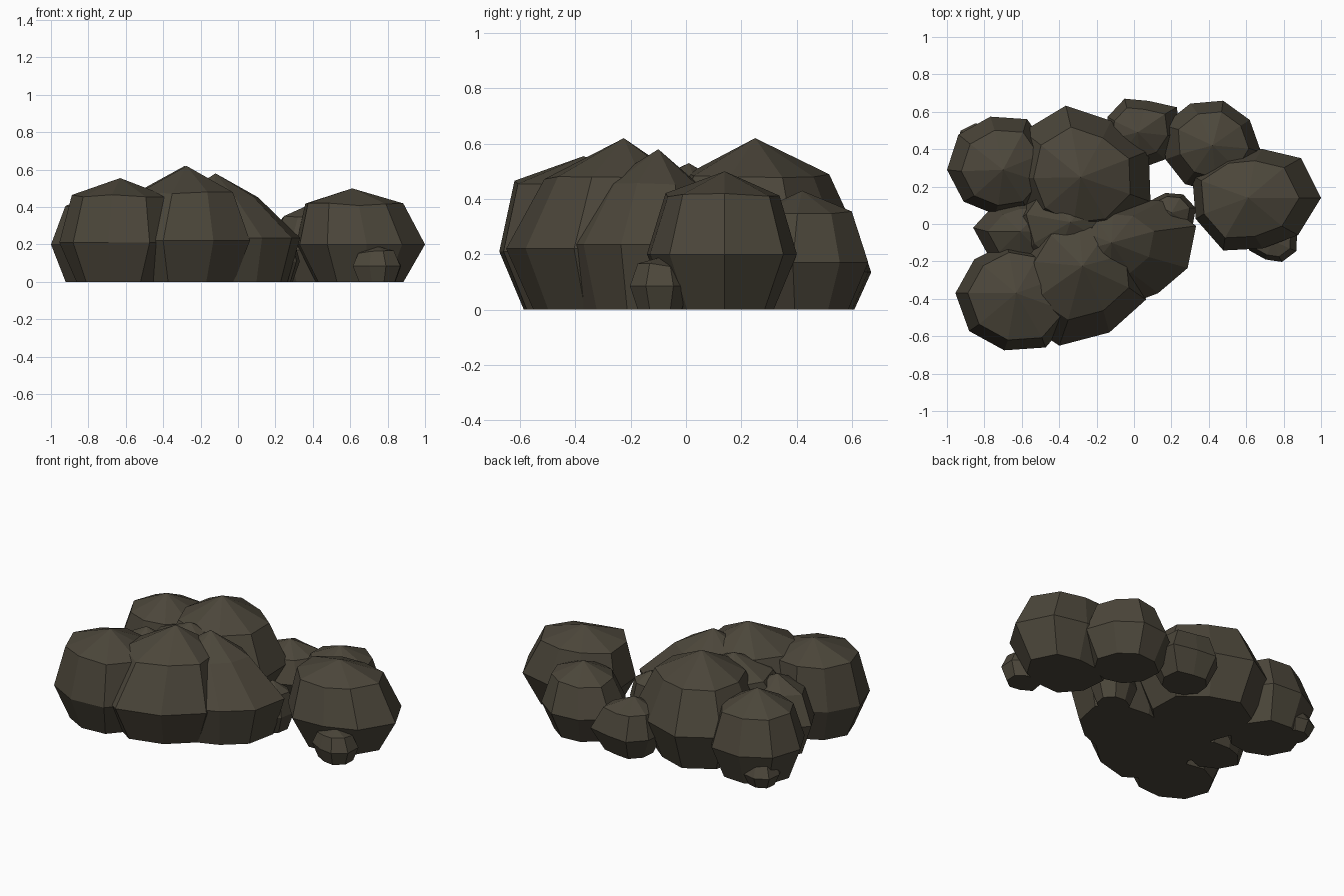
import bpy, bmesh, math, random

random.seed(4)
stone = bpy.data.materials.new("dark_olive_stone")
stone.diffuse_color = (0.072, 0.062, 0.043, 1)


def rock(name, centre, apex, mid_z, top_z, phase, radii, top_scale=0.75, base_scale=0.71):
    """Faceted boulder: flat base, wide waist ring, shoulder ring centred under a pointed cap."""
    bm = bmesh.new()
    n = len(radii)
    rings = []
    for z, s, c, wobble in ((0, base_scale, centre, 0), (mid_z, 1, centre, 0),
                            (top_z, top_scale, apex, 0.008)):
        ring = []
        for i, r in enumerate(radii):
            a = math.radians(phase) + math.tau * i / n
            dz = random.uniform(-wobble, wobble)
            ring.append(bm.verts.new((c[0] + r * s * math.cos(a),
                                      c[1] + r * s * math.sin(a), z + dz)))
        rings.append(ring)
    tip = bm.verts.new(apex)
    bm.faces.new(rings[0][::-1])
    for i in range(n):
        j = (i + 1) % n
        for low, high in zip(rings, rings[1:]):
            bm.faces.new((low[i], low[j], high[j], high[i]))
        bm.faces.new((rings[2][i], rings[2][j], tip))
    mesh = bpy.data.meshes.new(name)
    bm.to_mesh(mesh)
    bm.free()
    mesh.materials.append(stone)
    bpy.context.collection.objects.link(bpy.data.objects.new(name, mesh))


# Right-hand group
rock("right_rock", (0.64, 0.14), (0.61, 0.14, 0.50), 0.20, 0.415, 0,
     [0.36, 0.33, 0.265, 0.28, 0.35, 0.33, 0.325, 0.275, 0.31], 0.76, 0.68)
rock("back_right_rock", (0.41, 0.41), (0.42, 0.42, 0.43), 0.17, 0.35, 35,
     [0.255, 0.258, 0.258, 0.28, 0.25, 0.24, 0.24, 0.25, 0.27], 0.72, 0.71)
rock("right_pebble", (0.75, -0.09), (0.745, -0.09, 0.19), 0.085, 0.16, 20,
     [0.13, 0.11, 0.11, 0.13, 0.145, 0.11, 0.12, 0.13], 0.75, 0.75)

# Back and left group
rock("big_back_rock", (-0.29, 0.25), (-0.285, 0.25, 0.62), 0.24, 0.485, 21,
     [0.395, 0.345, 0.39, 0.39, 0.36, 0.36, 0.35, 0.37, 0.40], 0.70, 0.74)
rock("back_rock", (0.03, 0.49), (0.02, 0.49, 0.34), 0.135, 0.27, 34,
     [0.24, 0.175, 0.197, 0.19, 0.19, 0.18, 0.19, 0.20, 0.22], 0.73, 0.66)
rock("back_left_rock", (-0.71, 0.30), (-0.70, 0.29, 0.51), 0.20, 0.40, 22,
     [0.27, 0.295, 0.28, 0.29, 0.29, 0.27, 0.25, 0.26, 0.27], 0.77, 0.73)
rock("back_left_pebble", (-0.83, 0.43), (-0.82, 0.42, 0.17), 0.07, 0.14, 10,
     [0.12, 0.11, 0.11, 0.12, 0.11, 0.12, 0.11, 0.12])
rock("left_rock", (-0.63, -0.02), (-0.61, -0.04, 0.45), 0.19, 0.36, 0,
     [0.24, 0.22, 0.16, 0.17, 0.23, 0.21, 0.22, 0.23])

# Front group
rock("front_left_rock", (-0.64, -0.37), (-0.63, -0.37, 0.555), 0.21, 0.46, 20,
     [0.28, 0.27, 0.27, 0.28, 0.315, 0.315, 0.31, 0.335, 0.34], 0.82, 0.71)
rock("front_rock", (-0.29, -0.24), (-0.275, -0.225, 0.62), 0.22, 0.475, 15,
     [0.34, 0.33, 0.31, 0.34, 0.37, 0.43, 0.425, 0.375, 0.39], 0.70, 0.76)
rock("front_right_rock", (-0.04, -0.11), (-0.12, -0.10, 0.58), 0.235, 0.45, 15,
     [0.385, 0.30, 0.25, 0.26, 0.30, 0.33, 0.33, 0.33, 0.31, 0.35], 0.61, 0.82)
rock("middle_rock", (-0.36, -0.07), (-0.34, 0.01, 0.53), 0.22, 0.42, 10,
     [0.30, 0.27, 0.26, 0.30, 0.32, 0.30, 0.30, 0.30, 0.30])
rock("middle_pebble", (0.20, 0.05), (0.20, 0.06, 0.29), 0.11, 0.23, 15,
     [0.135, 0.125, 0.12, 0.14, 0.13, 0.12, 0.13, 0.13])
